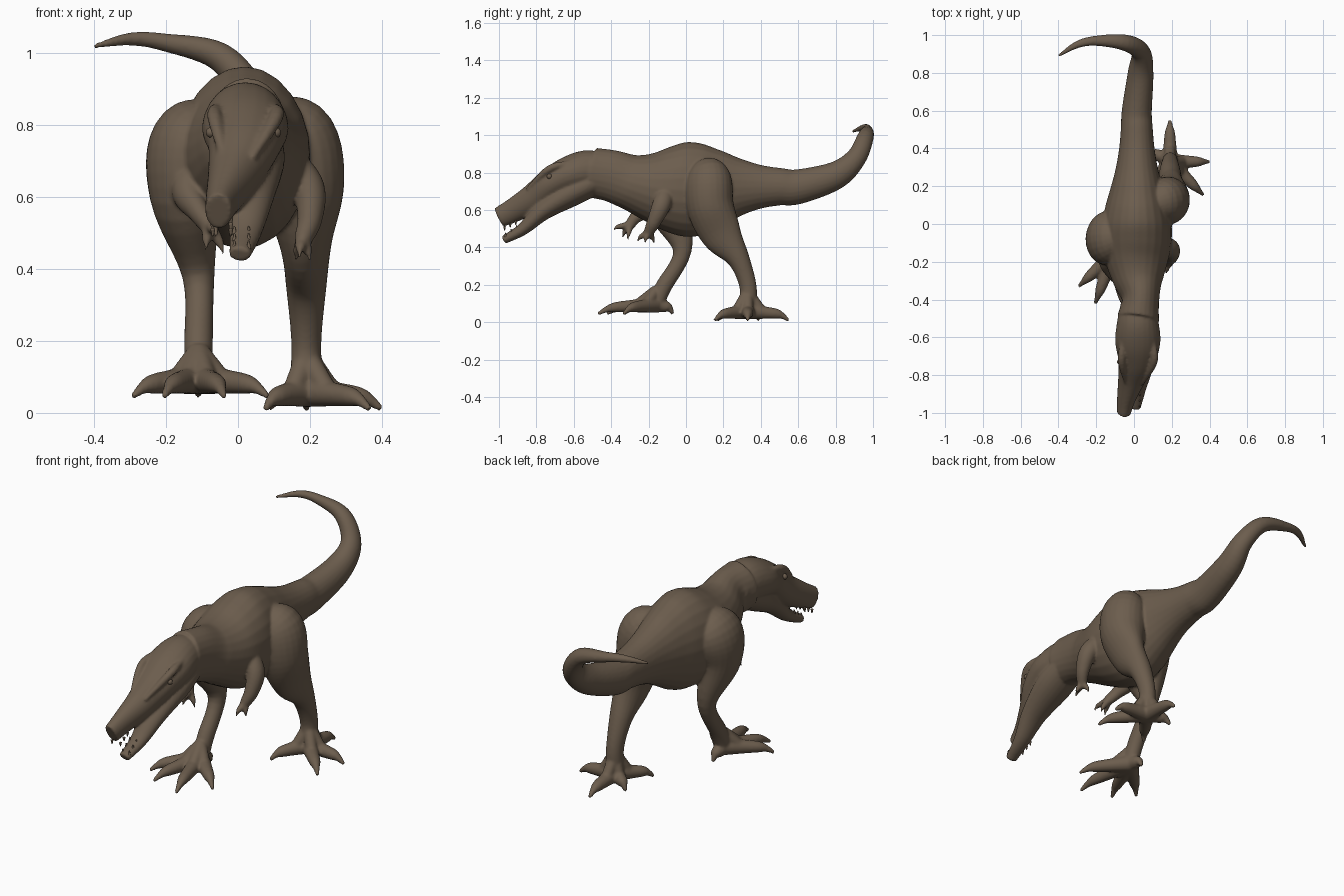
import bpy, bmesh, math
from mathutils import Vector, Matrix

start_cube = bpy.data.objects.get("Cube")
if start_cube:
    bpy.data.objects.remove(start_cube, do_unlink=True)

hide = bpy.data.materials.new("brown hide")
hide.use_nodes = True
brown = (.15, .11, .075, 1)
hide.diffuse_color = brown
hide.node_tree.nodes["Principled BSDF"].inputs["Base Color"].default_value = brown

SIDES = 24
STEPS = 6


def spline(stations):
    """Smooth a list of stations with a Catmull-Rom curve."""
    pts = [Vector(s) for s in stations]
    pts = [pts[0] * 2 - pts[1]] + pts + [pts[-1] * 2 - pts[-2]]
    smooth = []
    for a, b, c, d in zip(pts, pts[1:], pts[2:], pts[3:]):
        for i in range(STEPS):
            t = i / STEPS
            smooth.append(b + (c - a) * t / 2 + (a * 2 - b * 5 + c * 4 - d) * t * t / 2
                          + (b * 3 - a - c * 3 + d) * t * t * t / 2)
    return smooth + [pts[-2]]


def limb(bm, stations, depth=1):
    """Loft elliptical rings along stations of x, y, z, half width and optional half depth."""
    path = spline([s if len(s) > 4 else (*s, s[3] * depth) for s in stations])
    centres = [Vector(p[:3]) for p in path]
    side = Vector((1, 0, 0))
    last = len(path) - 1
    rings = []
    for i, p in enumerate(path):
        along = (centres[min(i + 1, last)] - centres[max(i - 1, 0)]).normalized()
        side = (side - along * side.dot(along)).normalized()
        across = along.cross(side)
        ring = []
        for k in range(SIDES):
            angle = math.tau * k / SIDES
            offset = side * math.cos(angle) * p[3] + across * math.sin(angle) * p[4]
            ring.append(bm.verts.new(centres[i] + offset))
        rings.append(ring)
    faces = [bm.faces.new(rings[0][::-1]), bm.faces.new(rings[-1])]
    for lower, upper in zip(rings, rings[1:]):
        for k in range(SIDES):
            n = (k + 1) % SIDES
            faces.append(bm.faces.new((lower[k], lower[n], upper[n], upper[k])))
    bmesh.ops.recalc_face_normals(bm, faces=faces)


def digit(bm, base, tip, radius, arch):
    """Add a toe or finger that arches up and ends in a hooked claw."""
    stations = []
    for t, lift, size in ((0, 0, 1.3), (.4, .6, 1), (.7, 1, .8), (.85, .8, .5), (1, 0, .25)):
        centre = base.lerp(tip, t) + Vector((0, 0, arch * lift))
        stations.append((*centre, radius * size))
    limb(bm, stations)


def skin(name, bm, voxel, relax):
    """Fuse the lofts in bm into one smooth object."""
    mesh = bpy.data.meshes.new(name)
    bm.to_mesh(mesh)
    bm.free()
    mesh.materials.append(hide)
    ob = bpy.data.objects.new(name, mesh)
    bpy.context.collection.objects.link(ob)
    fuse = ob.modifiers.new("fuse", "REMESH")
    fuse.mode = "VOXEL"
    fuse.voxel_size = voxel
    fuse.use_smooth_shade = True
    soften = ob.modifiers.new("soften", "SMOOTH")
    soften.iterations = relax


def bump(y, centre, spread):
    return math.exp(-((y - centre) / spread) ** 2)


def trunk_station(y):
    """Barrel chest over the hips, raised nape, pinched neck, steady taper behind."""
    centre_z = .725 + .075 * bump(y, -.5, .2) - .015 * bump(y, 0, .2)
    half_width = .1 - .035 * y + .085 * bump(y, -.03, .28) - .03 * bump(y, -.4, .1)
    half_depth = .11 - .03 * y + .145 * bump(y, .03, .26) + .01 * bump(y, -.45, .08)
    return (.015 + .02 * bump(y, -.4, .1), y, centre_z, half_width, half_depth)


body = bmesh.new()

# Neck, trunk and curling tail
trunk = [trunk_station(i / 10) for i in range(-5, 7)]
tail = [(.035, .8, .785, .068), (.035, .91, .88, .05), (-.05, .96, .99, .04),
        (-.2, .97, 1.03, .025), (-.3, .95, 1.04, .018), (-.4, .89, 1.02, .007)]
limb(body, trunk + [(*t, t[3] * 1.1) for t in tail])

# Skull with its deep snout turned to the right
limb(body, [(.02, -.42, .8, .09), (.02, -.52, .81, .11), (.02, -.62, .79, .12, .1),
            (.015, -.72, .74, .1, .085), (-.01, -.81, .665, .075, .08),
            (-.04, -.92, .6, .05, .065), (-.055, -1, .56, .037, .055)])
# Brow ridges
for s in (-1, 1):
    limb(body, [(.02 + s * .08, -.62, .85, .015), (.02 + s * .085, -.73, .82, .02),
                (s * .04, -.85, .71, .01)])

# Lower jaw, open only at the tip
limb(body, [(.03, -.45, .77, .09), (.03, -.6, .7, .1), (.03, -.76, .6, .07),
            (.02, -.87, .5, .045), (.005, -.975, .44, .03)], depth=.75)


def add_leg(stations, toes, ground):
    """Loft a leg from thigh to ankle and fan clawed toes given as angle and length."""
    limb(body, stations, depth=1.1)
    ankle = Vector(stations[-1][:3])
    shin = ankle + Vector((0, 0, .07))
    sole = Vector((ankle.x, ankle.y, ground + .05))
    for angle, length in toes:
        a = math.radians(angle)
        tip = Vector((ankle.x + length * math.cos(a), ankle.y + length * math.sin(a), ground))
        digit(body, sole, tip, .034, .02)
        # Web of skin from the shin onto the toe
        limb(body, [(*shin, .03), (*sole.lerp(tip, .4), .028)])


# Left leg trails behind, right leg steps forward
add_leg([(.08, .1, .83, .05), (.16, .12, .77, .11), (.18, .13, .62, .115),
         (.19, .19, .47, .07, .11), (.19, .28, .34, .055), (.19, .33, .2, .042), (.19, .33, .09, .045)],
        [(90, .22), (0, .21), (-45, .25), (-125, .2), (150, .12)], .01)
add_leg([(-.05, -.06, .83, .05), (-.13, -.07, .76, .11, .14), (-.145, -.08, .6, .1, .12),
         (-.11, -.02, .38, .045), (-.11, -.12, .19, .04), (-.11, -.16, .1, .04)],
        [(223, .25), (250, .28), (283, .32), (318, .26), (90, .09)], .045)


def add_arm(stations, fingers):
    """Loft a short arm and its clawed fingers."""
    limb(body, stations, depth=1.1)
    for tip in fingers:
        digit(body, Vector(stations[-1][:3]), Vector(tip), .017, .012)


add_arm([(.13, -.1, .72, .04), (.195, -.13, .63, .045), (.2, -.17, .54, .035), (.18, -.2, .48, .025)],
        [(.17, -.26, .43), (.16, -.17, .42), (.2, -.22, .42)])
add_arm([(-.1, -.16, .7, .04), (-.14, -.2, .62, .045), (-.11, -.27, .56, .03), (-.08, -.3, .52, .025)],
        [(-.06, -.39, .49), (-.04, -.31, .44), (-.09, -.34, .45)])
skin("body", body, .007, 5)

# Eyes under the brows
eyes = bmesh.new()
for s in (-1, 1):
    place = Matrix.Translation((.015 + s * .09, -.73, .78))
    bmesh.ops.create_uvsphere(eyes, u_segments=SIDES, v_segments=SIDES // 2, radius=.015, matrix=place)
skin("eyes", eyes, .003, 1)

# Short teeth at the front of both jaws
teeth = bmesh.new()
drop = Vector((0, 0, .025))
for i in range(3):
    for s in (-1, 1):
        upper = Vector((s * .025 - .045, i * .03 - .97, i * .015 + .515))
        lower = Vector((s * .02 + .01, i * .03 - .965, i * .02 + .455))
        limb(teeth, [(*upper, .008), (*(upper - drop), .003)])
        limb(teeth, [(*lower, .008), (*(lower + drop), .003)])
skin("teeth", teeth, .004, 1)
